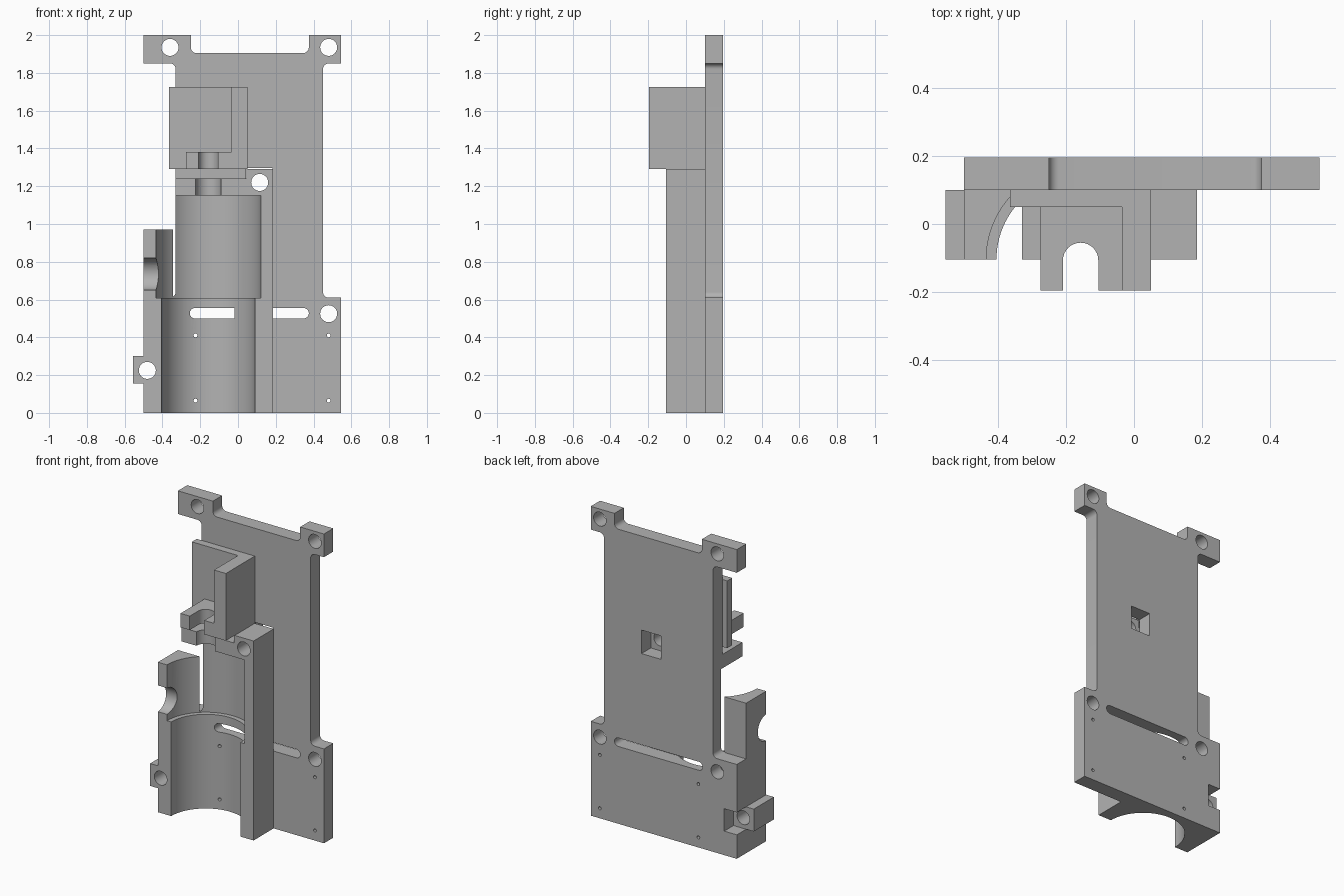
import bpy, bmesh, math
from mathutils import Vector, Matrix

cube = bpy.data.objects.get("Cube")
if cube:
    bpy.data.objects.remove(cube, do_unlink=True)

GREY = (0.45, 0.45, 0.45, 1)
grey = bpy.data.materials.new("plain grey")
grey.use_nodes = True
grey.diffuse_color = GREY
grey.node_tree.nodes["Principled BSDF"].inputs["Base Color"].default_value = GREY

FRONT, SEAM, BACK = -0.105, 0.10, 0.195   # depth of cradle front, plate front, plate back
AXIS = -0.157                             # x of the cradle axis


def finish(bm, name):
    bmesh.ops.recalc_face_normals(bm, faces=bm.faces[:])
    mesh = bpy.data.meshes.new(name)
    bm.to_mesh(mesh)
    bm.free()
    mesh.materials.append(grey)
    obj = bpy.data.objects.new(name, mesh)
    bpy.context.collection.objects.link(obj)
    return obj


def rounded(points):
    """Replace each corner given as (a, b, radius) with a right-angle fillet."""
    out = []
    for i, p in enumerate(points):
        corner = Vector(p[:2])
        if len(p) == 2:
            out.append(corner)
            continue
        u = (Vector(points[i - 1][:2]) - corner).normalized()
        v = (Vector(points[(i + 1) % len(points)][:2]) - corner).normalized()
        for k in range(9):
            t = k / 8 * math.pi / 2
            out.append(corner + p[2] * (u * (1 - math.sin(t)) + v * (1 - math.cos(t))))
    return out


def prism(name, points, lo, hi, axis="y"):
    """Extrude an outline: x-z outline along y, or x-y outline along z."""
    place = (lambda p: (p[0], lo, p[1])) if axis == "y" else (lambda p: (p[0], p[1], lo))
    shift = (0, hi - lo, 0) if axis == "y" else (0, 0, hi - lo)
    bm = bmesh.new()
    face = bm.faces.new([bm.verts.new(place(p)) for p in rounded(points)])
    ext = bmesh.ops.extrude_face_region(bm, geom=[face])["geom"]
    bmesh.ops.translate(bm, vec=shift, verts=[v for v in ext if isinstance(v, bmesh.types.BMVert)])
    return finish(bm, name)


def box(x0, x1, y0, y1, z0, z1):
    return prism("cutter", [(x0, z0), (x1, z0), (x1, z1), (x0, z1)], y0, y1)


def rod(axis, centre, r, length, sides=32):
    turn = {"x": Matrix.Rotation(math.pi / 2, 4, "Y"),
            "y": Matrix.Rotation(math.pi / 2, 4, "X"), "z": Matrix()}[axis]
    bm = bmesh.new()
    bmesh.ops.create_cone(bm, cap_ends=True, segments=sides, radius1=r, radius2=r,
                          depth=length, matrix=Matrix.Translation(centre) @ turn)
    return finish(bm, "cutter")


def bore(z0, z1, r):
    return rod("z", (AXIS, FRONT, (z0 + z1) / 2), r, z1 - z0, 96)


def drill(x, z, r=0.045):
    return rod("y", (x, 0, z), r, 1)


def cut(obj, cutters):
    bpy.context.view_layer.objects.active = obj
    for c in cutters:
        mod = obj.modifiers.new("cut", "BOOLEAN")
        mod.operation, mod.solver, mod.object = "DIFFERENCE", "EXACT", c
        bpy.ops.object.modifier_apply(modifier=mod.name)
        bpy.data.objects.remove(c, do_unlink=True)


def motor_bores():
    return [bore(-0.1, 0.61, 0.2475), bore(0.609, 1.15, 0.2775)]


# Back plate with corner ears
R = 0.03
plate = prism("mounting_plate", [
    (-0.5, 0), (0.545, 0), (0.545, 0.61), (0.45, 0.61, R), (0.45, 1.85, R), (0.545, 1.85),
    (0.545, 2), (0.375, 2), (0.375, 1.905, R), (-0.25, 1.905, R), (-0.25, 2), (-0.5, 2),
    (-0.5, 1.85), (-0.33, 1.85, R), (-0.33, 0.61, R), (-0.5, 0.61)], SEAM, BACK)
S = 0.0274
slot = prism("cutter", [(-0.255, 0.5, S), (0.375, 0.5, S), (0.375, 0.555, S), (-0.255, 0.555, S)], 0, 1)
screw_holes = [drill(x, z) for x, z in ((-0.36, 1.935), (0.48, 1.935), (0.48, 0.525), (-0.36, 0.525))]
pin_holes = [drill(x, z, 0.01) for x in (-0.225, 0.48) for z in (0.065, 0.41)]
nut_pockets = [box(0.042, 0.182, 0, 1, 1.145, 1.297), box(-0.6, -0.41, 0, 1, 0.155, 0.3)]
cut(plate, motor_bores() + [slot] + screw_holes + pin_holes + nut_pockets)

# Cradle block with stepped bore, neck groove, side notch and bolt holes
cradle = prism("cradle_block", [
    (-0.5, 0), (0.185, 0), (0.185, 1.29), (0.045, 1.29), (0.045, 1.24), (-0.33, 1.24),
    (-0.33, 0.97), (-0.5, 0.97), (-0.5, 0.3), (-0.555, 0.3), (-0.555, 0.155), (-0.5, 0.155)],
    FRONT, SEAM)
side_notch = rod("x", (-0.45, FRONT, 0.735), 0.085, 0.3)
cut(cradle, motor_bores() + [bore(1.1, 1.3, 0.067), side_notch, drill(0.115, 1.22), drill(-0.48, 0.225)])

# Angled bracket: back wall and forward arm
bracket = prism("bracket_wall", [
    (-0.365, 0.05), (-0.035, 0.05), (-0.035, -0.195), (0.05, -0.195), (0.05, SEAM), (-0.365, SEAM)],
    1.29, 1.725, "z")

# Slotted shelf beside the arm
shelf = prism("slotted_shelf", [
    (-0.275, -0.195), (-0.209, -0.195), (-0.209, -0.055, 0.0519), (-0.105, -0.055, 0.0519),
    (-0.105, -0.195), (-0.035, -0.195), (-0.035, 0.05), (-0.275, 0.05)], 1.29, 1.38, "z")

# Smooth curved walls, keep edges sharp
bpy.ops.object.select_all(action="DESELECT")
for part in (plate, cradle, bracket, shelf):
    part.select_set(True)
bpy.context.view_layer.objects.active = plate
bpy.ops.object.shade_smooth_by_angle(angle=math.radians(30))
